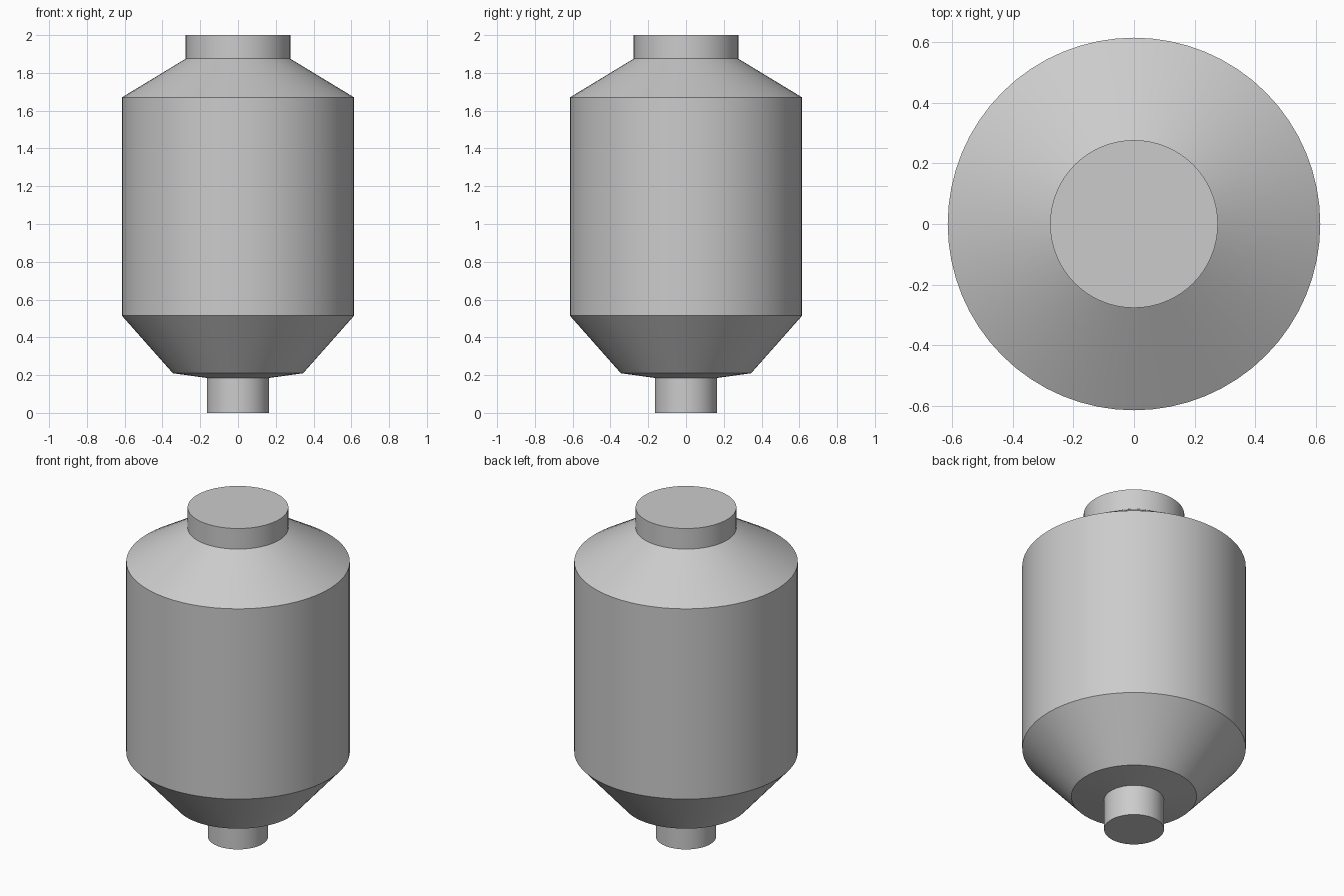
import bpy
import bmesh
from math import radians, tau

cube = bpy.data.objects.get("Cube")
if cube:
    bpy.data.objects.remove(cube, do_unlink=True)

SEGMENTS = 64

# Single grey finish
grey = bpy.data.materials.new("plain_grey")
grey.use_nodes = True
colour = (0.6, 0.6, 0.6, 1)
grey.diffuse_color = colour
grey.node_tree.nodes["Principled BSDF"].inputs["Base Color"].default_value = colour


def lathe(name, profile):
    """Spin a (radius, height) profile around z into a closed solid."""
    bm = bmesh.new()
    verts = [bm.verts.new((r, 0, z)) for r, z in profile]
    edges = [bm.edges.new(pair) for pair in zip(verts, verts[1:])]
    bmesh.ops.spin(bm, geom=verts + edges, cent=(0, 0, 0), axis=(0, 0, 1),
                   angle=tau, steps=SEGMENTS, use_merge=True)
    bmesh.ops.remove_doubles(bm, verts=bm.verts[:], dist=0.0001)
    bmesh.ops.holes_fill(bm, edges=[e for e in bm.edges if e.is_boundary])
    bmesh.ops.recalc_face_normals(bm, faces=bm.faces[:])
    mesh = bpy.data.meshes.new(name)
    bm.to_mesh(mesh)
    bm.free()
    mesh.materials.append(grey)
    obj = bpy.data.objects.new(name, mesh)
    bpy.context.collection.objects.link(obj)
    bpy.ops.object.select_all(action="DESELECT")
    obj.select_set(True)
    bpy.context.view_layer.objects.active = obj
    bpy.ops.object.shade_smooth_by_angle(angle=radians(30))
    return obj


# Tank: outlet stub, shallow base, hopper cone, drum, shoulder and neck
lathe("tank_body", [
    (0.165, 0), (0.165, 0.185),
    (0.345, 0.21), (0.615, 0.515),
    (0.615, 1.67), (0.277, 1.875),
    (0.277, 2),
])
